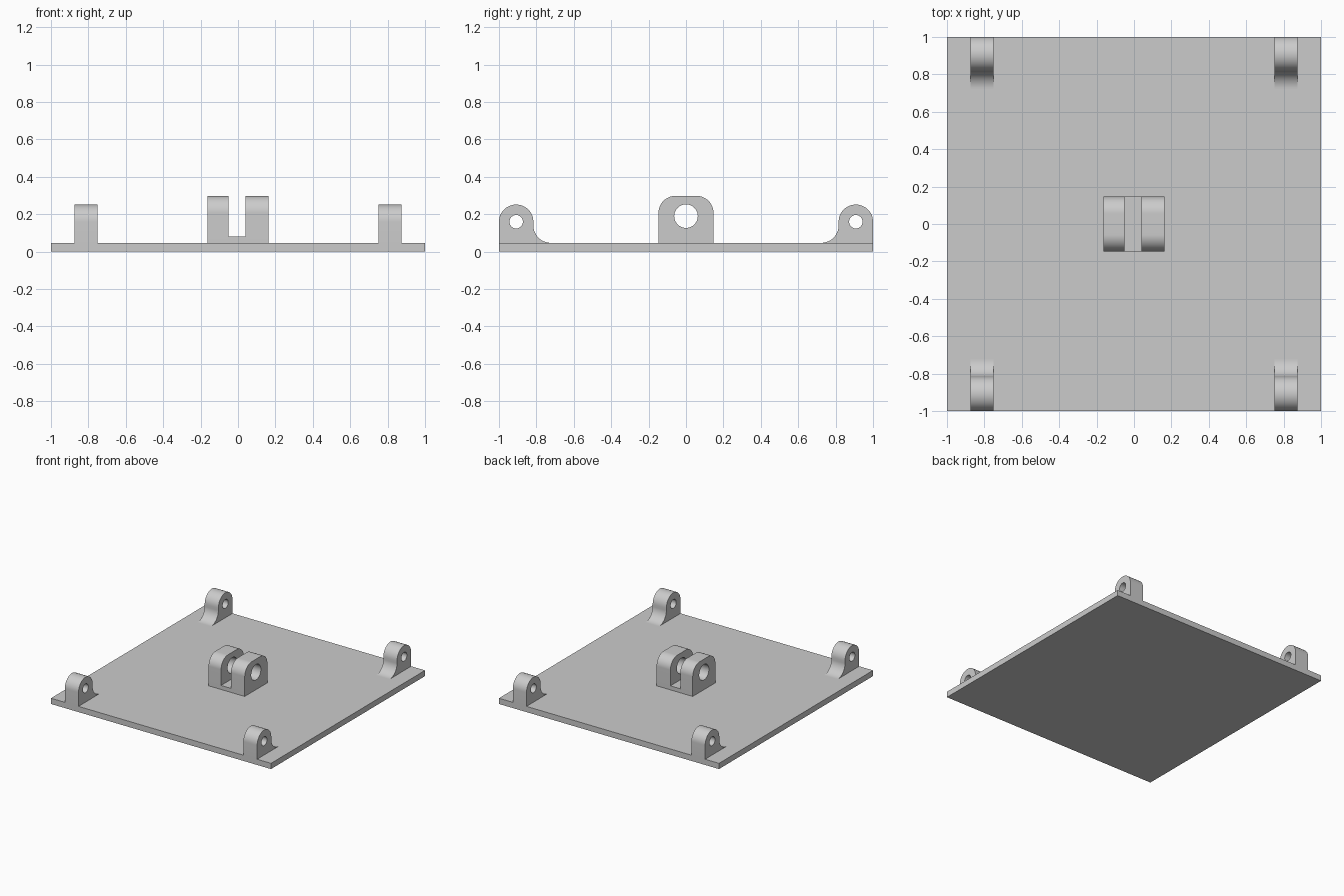
import bpy
import bmesh
from math import cos, sin, pi, radians
from mathutils import Matrix

cube = bpy.data.objects.get("Cube")
if cube:
    bpy.data.objects.remove(cube, do_unlink=True)

PLATE_TOP = 0.047

grey = bpy.data.materials.new("light_grey")
grey.use_nodes = True
colour = (0.6, 0.6, 0.6, 1)
grey.diffuse_color = colour
grey.node_tree.nodes["Principled BSDF"].inputs["Base Color"].default_value = colour


def arc(cy, cz, r, start, end, steps=24):
    """Points on an arc in the side plane, angles in degrees."""
    angles = [radians(start + (end - start) * i / steps) for i in range(steps + 1)]
    return [(cy + r * cos(a), cz + r * sin(a)) for a in angles]


def circle(cy, cz, r, steps=48):
    return arc(cy, cz, r, 0, 360, steps)[:-1]


def box(name, x, y, z):
    """Box spanning the given (low, high) ranges."""
    bm = bmesh.new()
    bmesh.ops.create_cube(bm, size=1)
    for v in bm.verts:
        v.co = [lo + (c + 0.5) * (hi - lo) for c, (lo, hi) in zip(v.co, (x, y, z))]
    mesh = bpy.data.meshes.new(name)
    bm.to_mesh(mesh)
    bm.free()
    mesh.materials.append(grey)
    obj = bpy.data.objects.new(name, mesh)
    bpy.context.collection.objects.link(obj)


def side_profile(name, loops, x0, x1):
    """Extrude an outline with holes, drawn in the side plane, along x."""
    curve = bpy.data.curves.new(name, "CURVE")
    curve.dimensions = "2D"
    curve.fill_mode = "BOTH"
    curve.extrude = (x1 - x0) / 2
    for loop in loops:
        spline = curve.splines.new("POLY")
        spline.points.add(len(loop) - 1)
        for point, (y, z) in zip(spline.points, loop):
            point.co = (y, z, 0, 1)
        spline.use_cyclic_u = True
    temp = bpy.data.objects.new(name + "_profile", curve)
    bpy.context.collection.objects.link(temp)
    bpy.context.view_layer.update()
    depsgraph = bpy.context.evaluated_depsgraph_get()
    mesh = bpy.data.meshes.new_from_object(temp.evaluated_get(depsgraph))
    bpy.data.objects.remove(temp, do_unlink=True)

    # Stand the profile up facing x, then weld the caps to the walls
    turn = Matrix.Rotation(pi / 2, 4, "Z") @ Matrix.Rotation(pi / 2, 4, "X")
    mesh.transform(Matrix.Translation(((x0 + x1) / 2, 0, 0)) @ turn)
    bm = bmesh.new()
    bm.from_mesh(mesh)
    bmesh.ops.remove_doubles(bm, verts=bm.verts, dist=1e-5)
    bmesh.ops.recalc_face_normals(bm, faces=bm.faces)
    bm.to_mesh(mesh)
    bm.free()
    mesh.materials.clear()
    mesh.materials.append(grey)
    obj = bpy.data.objects.new(name, mesh)
    bpy.context.collection.objects.link(obj)
    bpy.ops.object.select_all(action="DESELECT")
    obj.select_set(True)
    bpy.context.view_layer.objects.active = obj
    bpy.ops.object.shade_smooth_by_angle(angle=radians(30))


# Base plate
box("base_plate", (-1, 1), (-1, 1), (0, PLATE_TOP))

# Corner lugs: round top, pin hole, fillet toward the middle of the plate
LUG_R, LUG_Z, FILLET = 0.092, 0.16, 0.094
lug_y = -1 + LUG_R
inner = lug_y + LUG_R
lug = [(-1, PLATE_TOP)] + arc(lug_y, LUG_Z, LUG_R, 180, 0)
lug += arc(inner + FILLET, PLATE_TOP + FILLET, FILLET, 180, 270)
hole = circle(lug_y, LUG_Z, 0.036)
for end, sy in (("front", 1), ("back", -1)):
    loops = [[(y * sy, z) for y, z in loop] for loop in (lug, hole)]
    side_profile(end + "_left_lug", loops, 0.75, 0.874)
    side_profile(end + "_right_lug", loops, -0.874, -0.75)

# Central clevis: two rounded cheeks with a pin hole, joined by a slot floor
HALF, TOP, ROUND = 0.147, 0.298, 0.09
cheek = [(-HALF, PLATE_TOP)]
cheek += arc(ROUND - HALF, TOP - ROUND, ROUND, 180, 90)
cheek += arc(HALF - ROUND, TOP - ROUND, ROUND, 90, 0)
cheek += [(HALF, PLATE_TOP)]
bore = circle(0, 0.19, 0.063)
side_profile("clevis_right_cheek", [cheek, bore], -0.164, -0.051)
side_profile("clevis_left_cheek", [cheek, bore], 0.039, 0.164)
box("clevis_slot_floor", (-0.051, 0.039), (-HALF, HALF), (PLATE_TOP, 0.08))
